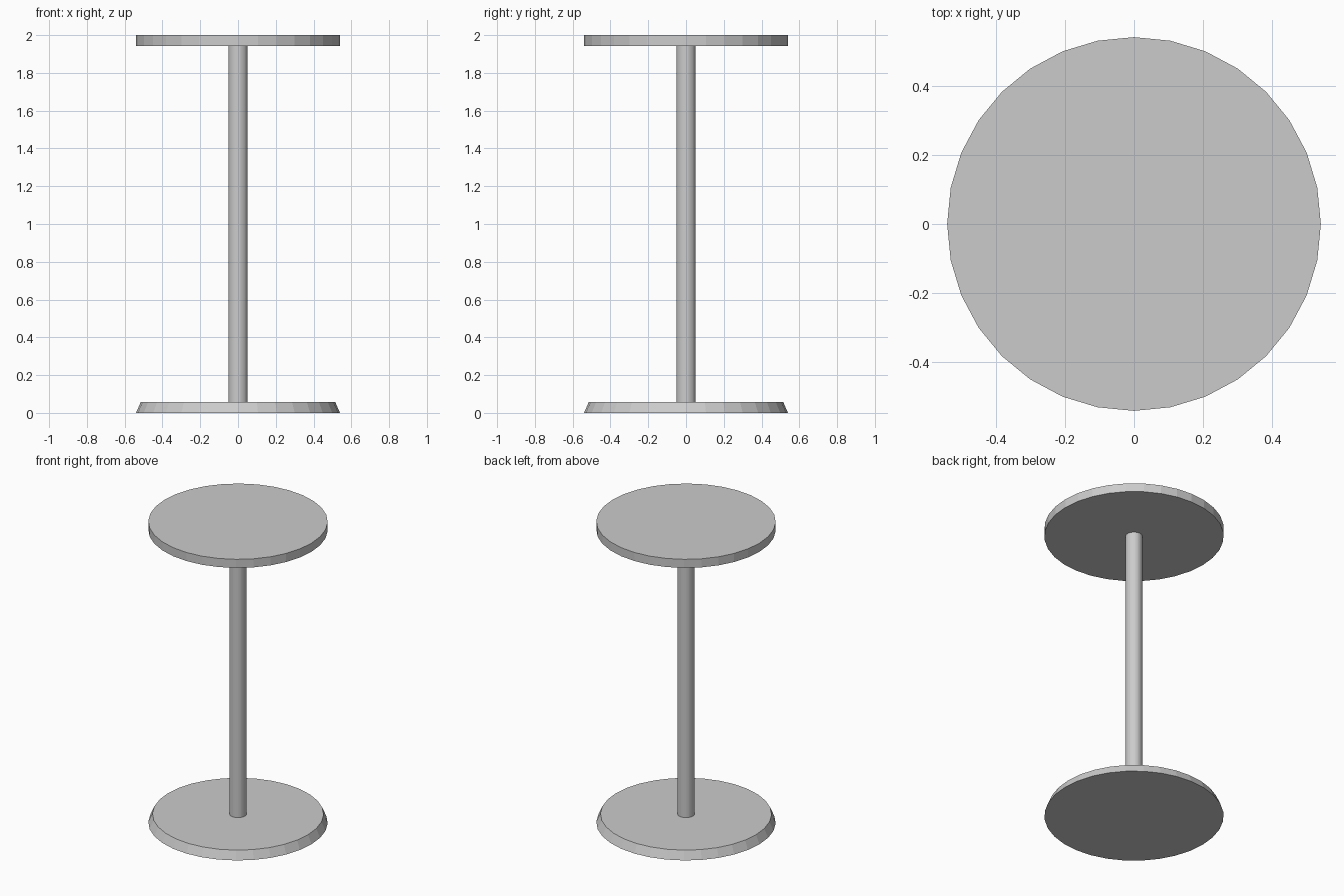
import bpy

if "Cube" in bpy.data.objects:
    bpy.data.objects.remove(bpy.data.objects["Cube"])


def disc(name, r_bottom, r_top, z0, z1):
    bpy.ops.mesh.primitive_cone_add(
        vertices=32, radius1=r_bottom, radius2=r_top,
        depth=z1 - z0, location=(0, 0, (z0 + z1) / 2))
    obj = bpy.context.object
    obj.name = name
    return obj


# Tapered foot plate
disc("base", 0.54, 0.515, 0.0, 0.057)
# Central pole
disc("pole", 0.051, 0.051, 0.057, 1.943)
# Round table top
disc("table_top", 0.54, 0.54, 1.943, 2.0)
